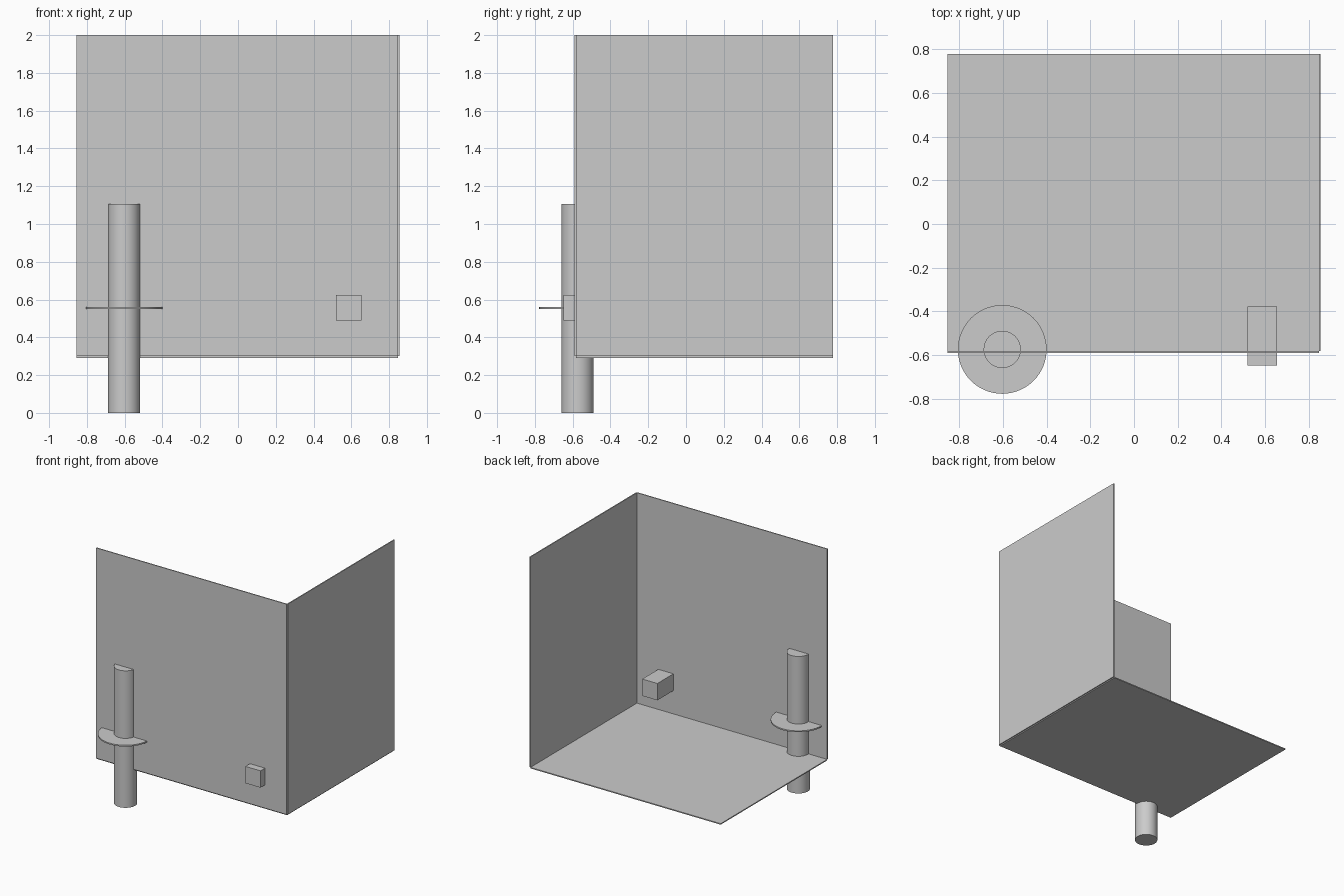
import bpy

if "Cube" in bpy.data.objects:
    bpy.data.objects.remove(bpy.data.objects["Cube"])

grey = bpy.data.materials.new("light_grey")
grey.diffuse_color = (0.6, 0.6, 0.6, 1)
grey.use_nodes = True
grey.node_tree.nodes["Principled BSDF"].inputs["Base Color"].default_value = grey.diffuse_color


def box(name, lo, hi):
    """Box between two opposite corners."""
    mid = [(a + b) / 2 for a, b in zip(lo, hi)]
    bpy.ops.mesh.primitive_cube_add(size=1, location=mid)
    ob = bpy.context.object
    ob.name = name
    ob.scale = [b - a for a, b in zip(lo, hi)]
    bpy.ops.object.transform_apply(location=False, rotation=False, scale=True)
    ob.data.materials.append(grey)


def cylinder(name, radius, x, y, z0, z1):
    """Upright smooth cylinder between two heights."""
    bpy.ops.mesh.primitive_cylinder_add(vertices=64, radius=radius, depth=z1 - z0,
                                        location=(x, y, (z0 + z1) / 2))
    ob = bpy.context.object
    ob.name = name
    ob.data.materials.append(grey)
    bpy.ops.object.shade_smooth_by_angle()


# Three thin panels meeting at the front right corner
LEFT, RIGHT, FRONT, BACK = -0.854, 0.846, -0.582, 0.777
BASE, TOP, T = 0.30, 2.0, 0.0085
box("floor_panel", (LEFT, FRONT, BASE - T), (RIGHT, BACK, BASE))
box("front_panel", (LEFT, FRONT - T, BASE), (RIGHT, FRONT, TOP))
box("side_panel", (RIGHT, FRONT, BASE), (RIGHT + T, BACK, TOP))

# Post with a flat collar, both passing through the front panel
cylinder("post", 0.085, -0.603, -0.574, 0.0, 1.107)
cylinder("collar_disc", 0.203, -0.603, -0.574, 0.55, 0.561)

# Small block through the front panel
box("block", (0.52, -0.648, 0.488), (0.655, -0.377, 0.624))
